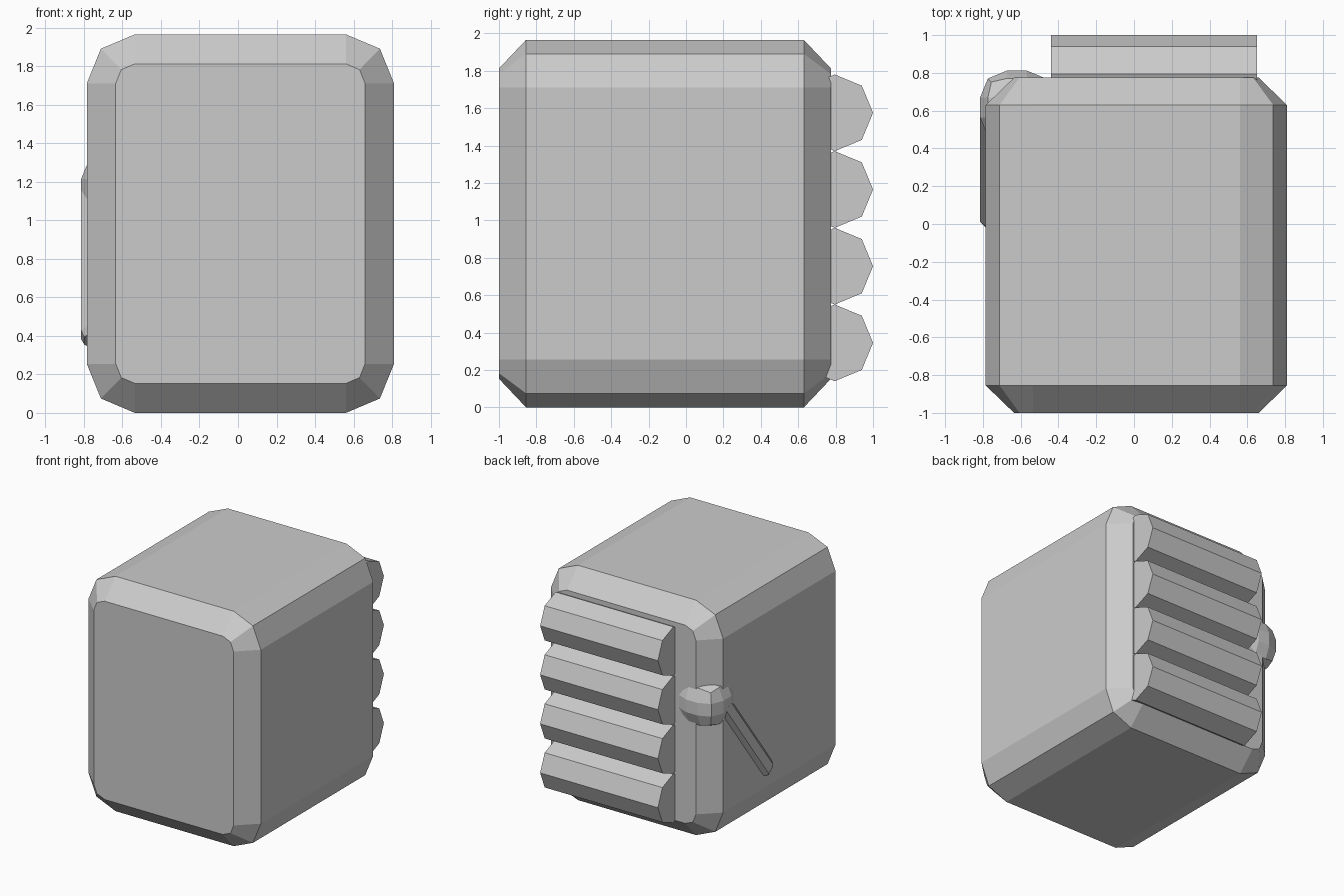
import bpy, bmesh, math
from mathutils import Vector, Matrix

if "Cube" in bpy.data.objects:
    bpy.data.objects.remove(bpy.data.objects["Cube"])

grey = bpy.data.materials.new("light_grey")
grey.diffuse_color = (0.6, 0.6, 0.6, 1)
grey.use_nodes = True
grey.node_tree.nodes["Principled BSDF"].inputs["Base Color"].default_value = grey.diffuse_color


def finish(bm, name):
    bmesh.ops.recalc_face_normals(bm, faces=bm.faces[:])
    mesh = bpy.data.meshes.new(name)
    bm.to_mesh(mesh)
    bm.free()
    mesh.materials.append(grey)
    obj = bpy.data.objects.new(name, mesh)
    bpy.context.collection.objects.link(obj)
    return obj


def rounded_ring(bm, y, radius):
    """Rounded rectangle with two-segment corners around fixed corner centres."""
    ring = []
    for k, (sx, sz) in enumerate([(1, 1), (-1, 1), (-1, -1), (1, -1)]):
        cx, cz = 0.0125 + sx * 0.5475, 0.9825 + sz * 0.7275
        for step in range(3):
            a = math.radians(90 * k + 45 * step)
            ring.append(bm.verts.new((cx + radius * math.cos(a), y,
                                      cz + radius * math.sin(a) * 1.02)))
    return ring


def loft(bm, rings):
    for a, b in zip(rings, rings[1:]):
        n = len(a)
        for i in range(n):
            j = (i + 1) % n
            bm.faces.new((a[i], a[j], b[j], b[i]))
    bm.faces.new(rings[0])
    bm.faces.new(rings[-1])


# Body: rounded box with chamfered front and back
bm = bmesh.new()
loft(bm, [rounded_ring(bm, y, r) for y, r in
          [(-1, 0.1), (-0.855, 0.25), (0.63, 0.25), (0.775, 0.1)]])
finish(bm, "body")

# Back rolls: four octagonal bars lying along x
for i in range(4):
    bm = bmesh.new()
    rings = []
    for x in (-0.44, 0.65):
        rings.append([bm.verts.new((x, 0.795 + 0.205 * math.cos(k * math.pi / 4),
                                    0.345 + 0.41 * i + 0.205 * math.sin(k * math.pi / 4)))
                      for k in range(8)])
    loft(bm, rings)
    finish(bm, f"back_roll_{i + 1}")

# Lever pivot: small faceted ball at the rear left edge
bm = bmesh.new()
bmesh.ops.create_cube(bm, size=0.39, matrix=Matrix.Translation((-0.62, 0.617, 1.16)))
bmesh.ops.bevel(bm, geom=bm.edges[:] + bm.verts[:], offset=0.142, segments=2,
                profile=0.5, affect='EDGES')
finish(bm, "lever_pivot")

# Lever arm: octagonal rod with tapered end, half sunk in the side
top, bottom = Vector((-0.72, 0.60, 1.14)), Vector((-0.72, 0.02, 0.375))
axis = (bottom - top).normalized()
side = axis.cross(Vector((1, 0, 0)))
bm = bmesh.new()
rings = []
for centre, r in [(top, 0.103), (bottom - axis * 0.04, 0.103), (bottom, 0.085)]:
    ring = []
    for k in range(8):
        a = math.radians(22.5 + 45 * k)
        ring.append(bm.verts.new(centre + Vector((1, 0, 0)) * r * math.cos(a)
                                 + side * r * math.sin(a)))
    rings.append(ring)
loft(bm, rings)
finish(bm, "lever_arm")
